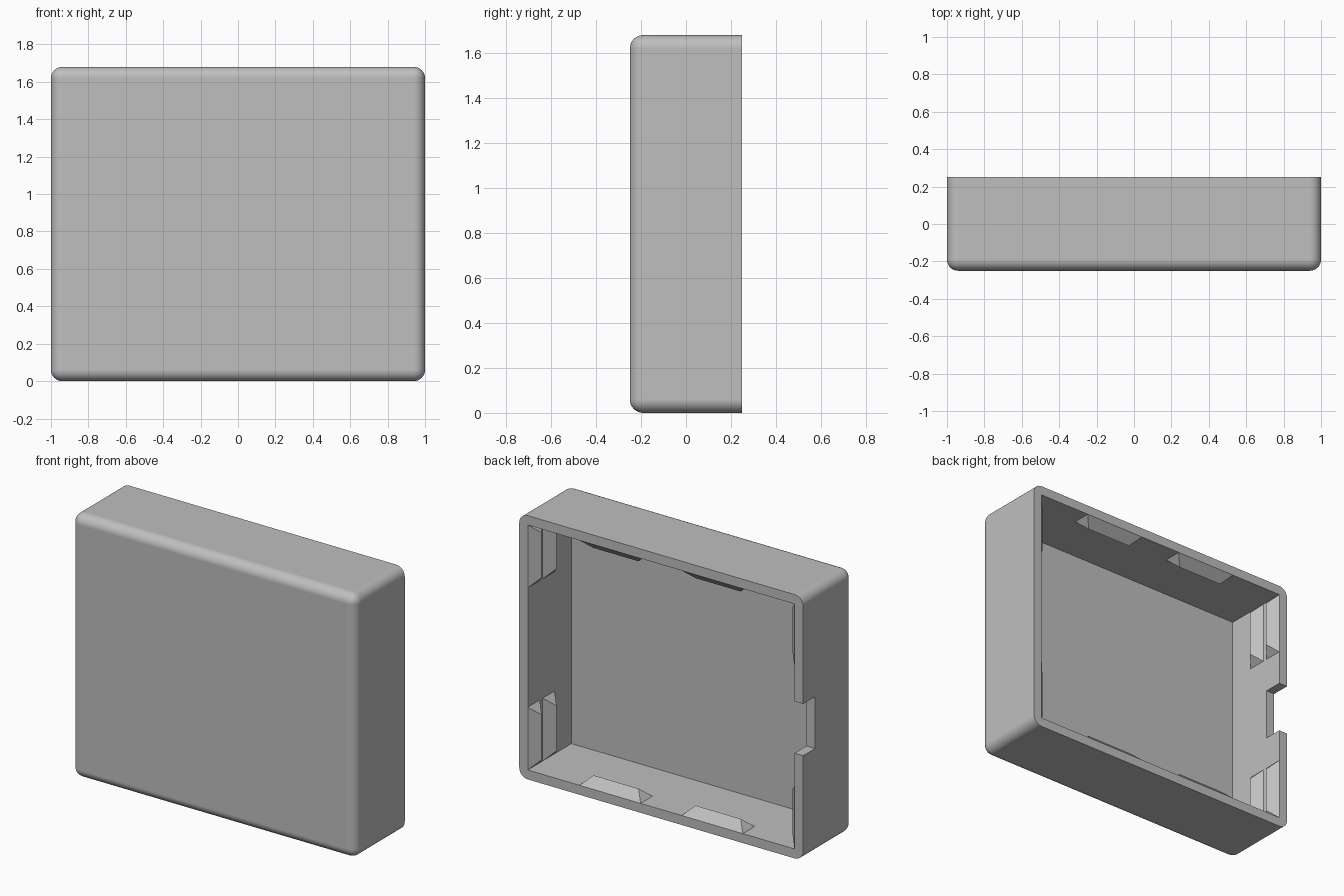
import bpy
import bmesh
from mathutils import Vector

if "Cube" in bpy.data.objects:
    bpy.data.objects.remove(bpy.data.objects["Cube"], do_unlink=True)

WIDTH, DEPTH, HEIGHT = 2.0, 0.5, 1.68
WALL = 0.06
BACK = DEPTH / 2
INNER_X = WIDTH / 2 - WALL

grey = bpy.data.materials.new("plain grey")
grey.use_nodes = True
colour = (0.52, 0.52, 0.52, 1)
grey.diffuse_color = colour
grey.node_tree.nodes["Principled BSDF"].inputs["Base Color"].default_value = colour


def add_object(name, bm):
    bmesh.ops.recalc_face_normals(bm, faces=bm.faces)
    mesh = bpy.data.meshes.new(name)
    bm.to_mesh(mesh)
    bm.free()
    mesh.materials.append(grey)
    obj = bpy.data.objects.new(name, mesh)
    bpy.context.collection.objects.link(obj)
    return obj


def box(low, high):
    bm = bmesh.new()
    bmesh.ops.create_cube(bm, size=1)
    low, high = Vector(low), Vector(high)
    for v in bm.verts:
        v.co = (low + high) / 2 + v.co * (high - low)
    return bm


def cut(target, cutter):
    mod = target.modifiers.new("cut", "BOOLEAN")
    mod.operation = "DIFFERENCE"
    mod.solver = "EXACT"
    mod.object = cutter
    bpy.ops.object.select_all(action="DESELECT")
    target.select_set(True)
    bpy.context.view_layer.objects.active = target
    bpy.ops.object.modifier_apply(modifier=mod.name)
    bpy.data.objects.remove(cutter, do_unlink=True)


# Outer shell: rounded everywhere except the open back rim
bm = box((-WIDTH / 2, -BACK, 0), (WIDTH / 2, BACK, HEIGHT))
rounded = [e for e in bm.edges if not all(v.co.y > 0 for v in e.verts)]
bmesh.ops.bevel(bm, geom=rounded, offset=WALL, segments=8, profile=0.5,
                affect="EDGES", clamp_overlap=True)
shell = add_object("cover_shell", bm)

# Hollow interior, open to the back
cut(shell, add_object("cavity_cutter", box((-INNER_X, WALL - BACK, WALL),
                                           (INNER_X, BACK + 0.1, HEIGHT - WALL))))

# Cable notch in the right wall
cut(shell, add_object("notch_cutter", box((-WIDTH / 2 - 0.1, BACK - 0.12, 0.67),
                                          (-INNER_X + 0.05, BACK + 0.1, 1.0))))

# Soft shading on the rounded edges, flat on the walls
bpy.ops.object.shade_smooth_by_angle(angle=0.5)
weighted = shell.modifiers.new("flat walls", "WEIGHTED_NORMAL")
weighted.keep_sharp = True


# Snap ridge: a small hipped prism lying along one wall
def ridge(name, centre, along, inward, length):
    half, rise = 0.06, 0.056
    centre, along, inward = Vector(centre), Vector(along), Vector(inward)
    across = Vector((0, half, 0))
    end = along * length / 2
    top = along * (length / 2 - rise)
    bm = bmesh.new()
    a, b, c, d, e, f = [bm.verts.new(centre + p) for p in (
        -end - across, end - across, end + across, -end + across,
        inward * rise - top, inward * rise + top)]
    for face in ((a, b, c, d), (a, b, f, e), (c, d, e, f), (b, c, f), (a, d, e)):
        bm.faces.new(face)
    add_object(name, bm)


for x_name, sx in (("left", 1), ("right", -1)):
    for z_name, wall_z, sz in (("bottom", WALL, 1), ("top", HEIGHT - WALL, -1)):
        # One ridge on the floor or ceiling
        ridge(f"{z_name}_{x_name}_ridge", (sx * 0.36, BACK - 0.06, wall_z),
              (1, 0, 0), (0, 0, sz), 0.43)
        # A pair of ridges on the side wall, next to the corner
        for row, y in (("outer", BACK - 0.06), ("inner", BACK - 0.21)):
            ridge(f"{x_name}_side_{z_name}_{row}_ridge",
                  (sx * INNER_X, y, wall_z + sz * 0.2),
                  (0, 0, 1), (-sx, 0, 0), 0.4)
